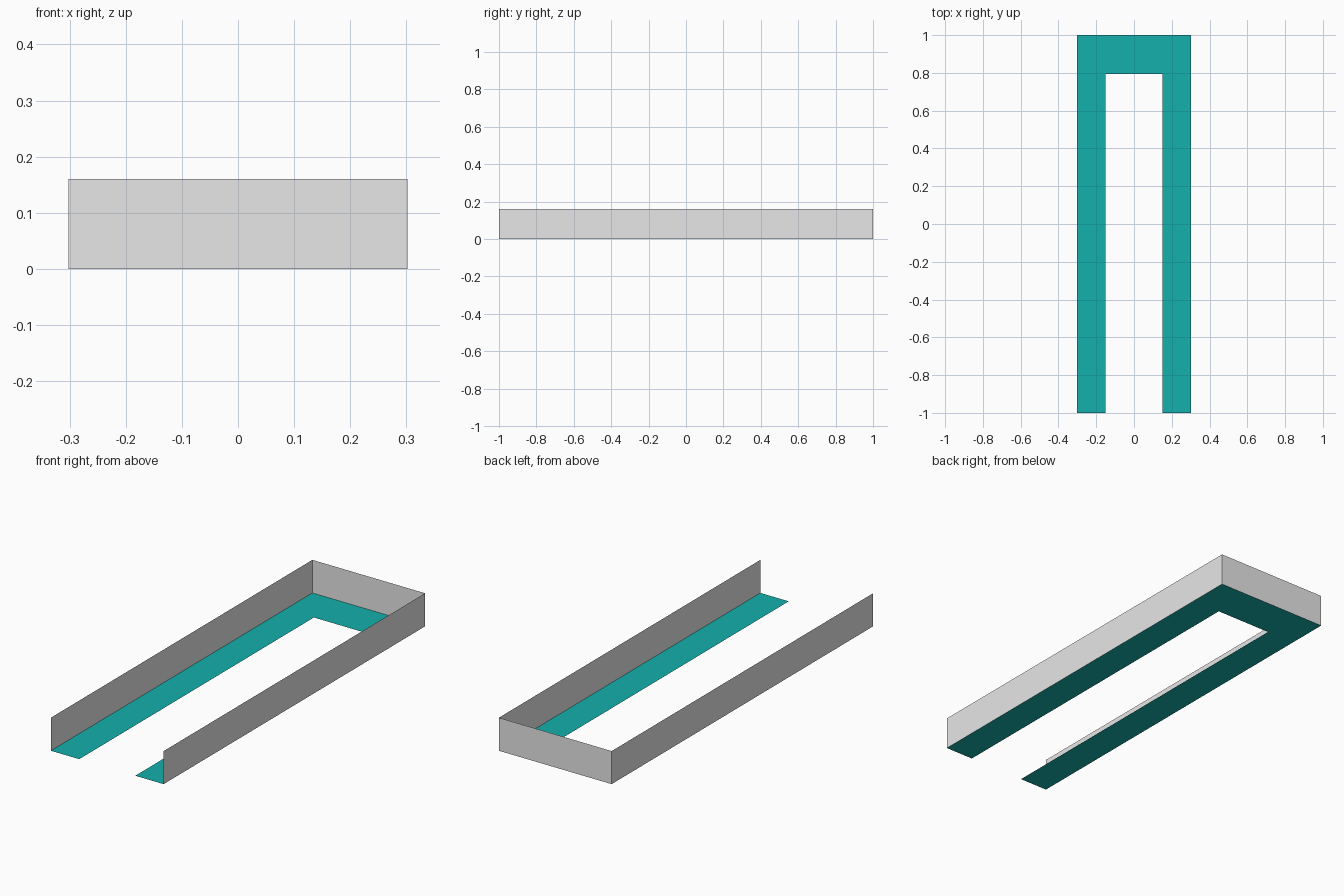
import bpy
import bmesh

if "Cube" in bpy.data.objects:
    bpy.data.objects.remove(bpy.data.objects["Cube"], do_unlink=True)

HALF_W, HALF_L, HEIGHT = 0.302, 1.0, 0.16
INNER_X, INNER_Y = 0.15, 0.795


def make_material(name, rgb):
    mat = bpy.data.materials.new(name)
    mat.use_nodes = True
    mat.diffuse_color = (*rgb, 1)
    mat.node_tree.nodes["Principled BSDF"].inputs["Base Color"].default_value = (*rgb, 1)
    return mat


def make_object(name, bm, mat):
    mesh = bpy.data.meshes.new(name)
    bm.to_mesh(mesh)
    bm.free()
    mesh.materials.append(mat)
    obj = bpy.data.objects.new(name, mesh)
    bpy.context.collection.objects.link(obj)
    return obj


teal = make_material("teal", (0.007, 0.435, 0.415))
grey = make_material("light_grey", (0.8, 0.8, 0.8))

# U-shaped floor sheet: two side strips joined by a back strip
half = [(HALF_W, HALF_L), (HALF_W, -HALF_L), (INNER_X, -HALF_L), (INNER_X, INNER_Y)]
outline = half + [(-x, y) for x, y in reversed(half)]
bm = bmesh.new()
floor = bm.faces.new([bm.verts.new((x, y, 0)) for x, y in outline])
floor.normal_update()
if floor.normal.z < 0:
    floor.normal_flip()
make_object("floor", bm, teal)


# Upright sheets along the outer edges, open at the front
def make_wall(name, start, end):
    bm = bmesh.new()
    corners = [(*start, 0), (*end, 0), (*end, HEIGHT), (*start, HEIGHT)]
    bm.faces.new([bm.verts.new(c) for c in corners])
    make_object(name, bm, grey)


make_wall("left_wall", (HALF_W, -HALF_L), (HALF_W, HALF_L))
make_wall("back_wall", (HALF_W, HALF_L), (-HALF_W, HALF_L))
make_wall("right_wall", (-HALF_W, HALF_L), (-HALF_W, -HALF_L))
